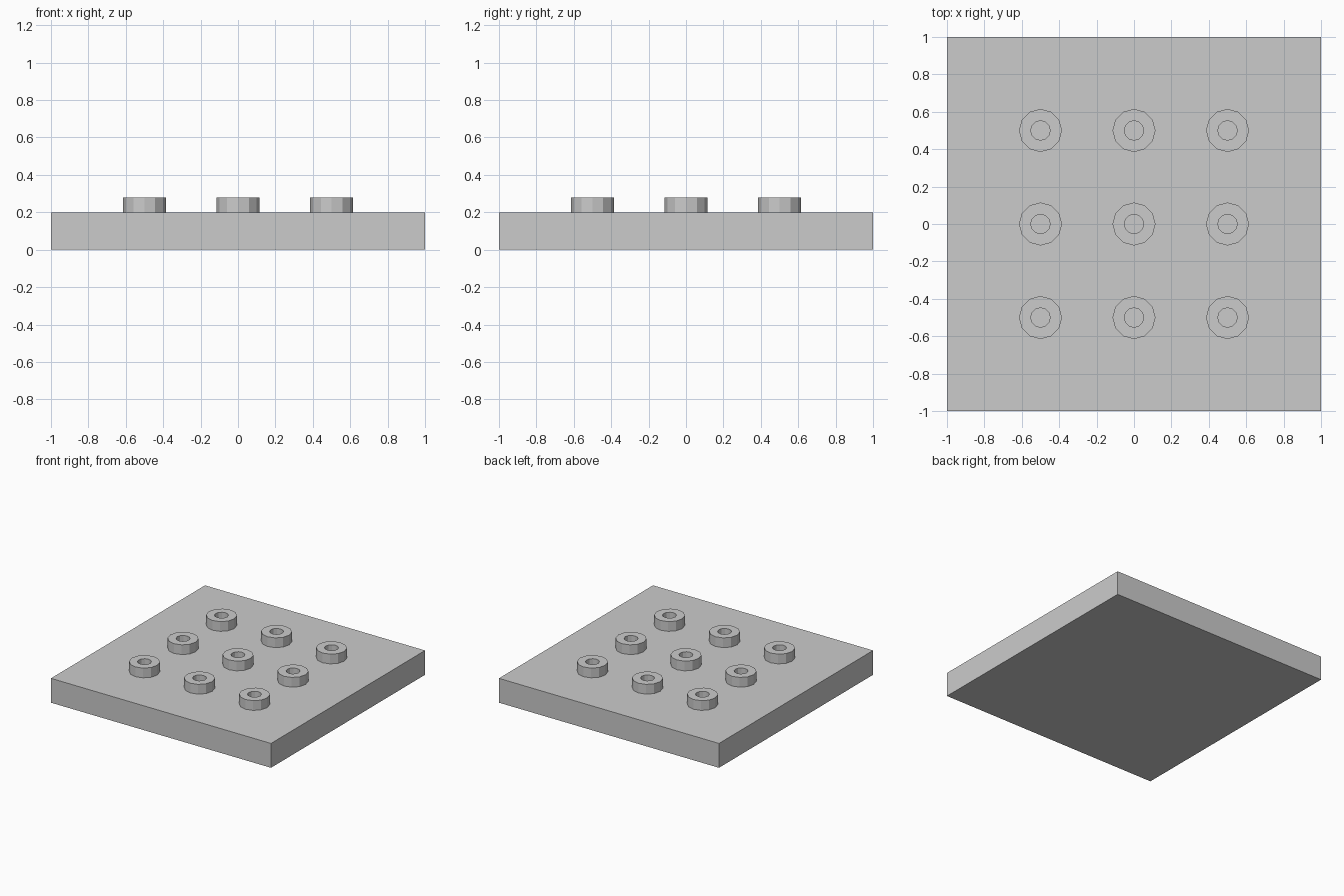
import bpy, bmesh
from math import cos, sin, tau

if "Cube" in bpy.data.objects:
    bpy.data.objects.remove(bpy.data.objects["Cube"])

PLATE_TOP, STUD_TOP = 0.2, 0.28
OUTER, INNER, SIDES = 0.115, 0.052, 12

# base plate
bpy.ops.mesh.primitive_cube_add(size=1, location=(0, 0, PLATE_TOP / 2))
plate = bpy.context.object
plate.name = "base_plate"
plate.scale = (2, 2, PLATE_TOP)


def ring_mesh():
    """Hollow low-poly stud, closed on every side."""
    bm = bmesh.new()
    height = STUD_TOP - PLATE_TOP
    profile = [(OUTER, 0), (OUTER, height), (INNER, height), (INNER, 0)]
    loops = [[bm.verts.new((r * cos(tau * i / SIDES), r * sin(tau * i / SIDES), z))
              for i in range(SIDES)] for r, z in profile]
    for k in range(4):
        a, b = loops[k], loops[(k + 1) % 4]
        for i in range(SIDES):
            j = (i + 1) % SIDES
            bm.faces.new((a[i], a[j], b[j], b[i]))
    bmesh.ops.recalc_face_normals(bm, faces=bm.faces)
    mesh = bpy.data.meshes.new("hollow_stud")
    bm.to_mesh(mesh)
    bm.free()
    return mesh


# three by three grid of hollow studs
stud = ring_mesh()
for row in range(3):
    for col in range(3):
        ob = bpy.data.objects.new(f"hollow_stud_{row}_{col}", stud)
        ob.location = ((col - 1) * 0.5, (row - 1) * 0.5, PLATE_TOP)
        bpy.context.collection.objects.link(ob)
